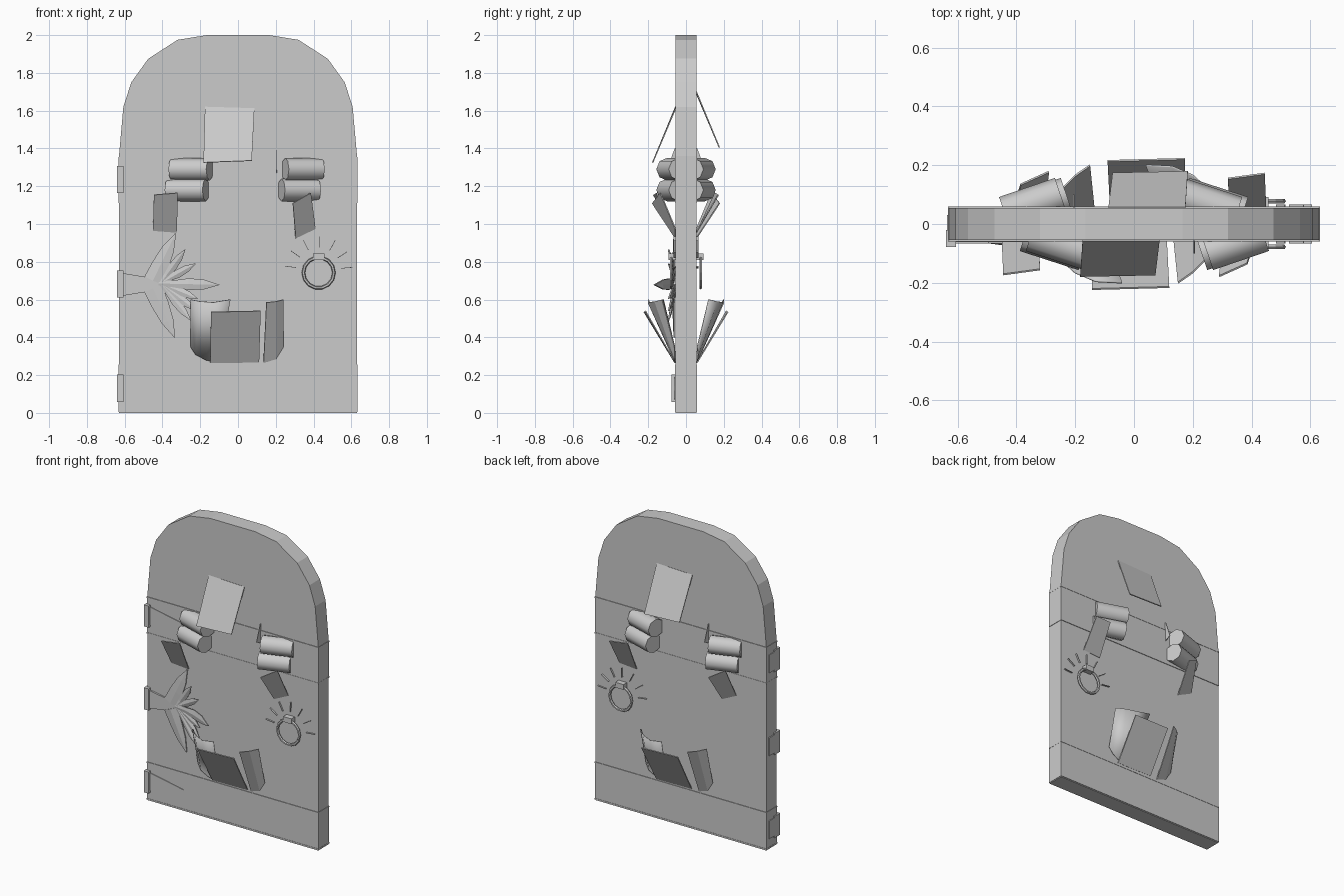
import bpy, bmesh, math
from mathutils import Vector

cube = bpy.data.objects.get("Cube")
if cube:
    bpy.data.objects.remove(cube, do_unlink=True)

grey = bpy.data.materials.new("plain grey")
grey.use_nodes = True
COLOUR = (0.6, 0.6, 0.6, 1)
grey.diffuse_color = COLOUR
grey.node_tree.nodes["Principled BSDF"].inputs["Base Color"].default_value = COLOUR
FACE = 0.055  # half the door thickness


def finish(name, bm, smooth=False):
    bmesh.ops.recalc_face_normals(bm, faces=bm.faces)
    mesh = bpy.data.meshes.new(name)
    bm.to_mesh(mesh)
    bm.free()
    for p in mesh.polygons:
        p.use_smooth = smooth
    mesh.materials.append(grey)
    obj = bpy.data.objects.new(name, mesh)
    bpy.context.collection.objects.link(obj)
    return obj


def slab(name, outline, y0, y1):
    """Extrude an outline in the xz plane from y0 to y1."""
    bm = bmesh.new()
    face = bm.faces.new([bm.verts.new((x, y0, z)) for x, z in outline])
    ext = bmesh.ops.extrude_face_region(bm, geom=[face])
    moved = [v for v in ext["geom"] if isinstance(v, bmesh.types.BMVert)]
    bmesh.ops.translate(bm, verts=moved, vec=(0, y1 - y0, 0))
    return finish(name, bm)


def box(name, x0, x1, y0, y1, z0, z1):
    return slab(name, [(x0, z0), (x1, z0), (x1, z1), (x0, z1)], y0, y1)


def sheet(name, rows, thick=0.006, smooth=False):
    """Thin sheet lofted through rows of equal length."""
    bm = bmesh.new()
    grid = [[bm.verts.new(p) for p in row] for row in rows]
    for a, b in zip(grid, grid[1:]):
        for i in range(len(a) - 1):
            bm.faces.new((a[i], a[i + 1], b[i + 1], b[i]))
    obj = finish(name, bm, smooth)
    mod = obj.modifiers.new("thickness", "SOLIDIFY")
    mod.thickness = thick
    mod.offset = 0
    return obj


def roll(name, a, b, radius):
    """Smooth eight-sided log between two points."""
    a, b = Vector(a), Vector(b)
    bm = bmesh.new()
    bmesh.ops.create_cone(bm, cap_ends=True, segments=8, radius1=radius,
                          radius2=radius, depth=(b - a).length)
    turn = (b - a).to_track_quat("Z", "Y").to_matrix().to_4x4()
    turn.translation = (a + b) / 2
    bmesh.ops.transform(bm, matrix=turn, verts=bm.verts)
    obj = finish(name, bm, True)
    for p in obj.data.polygons:
        p.use_smooth = len(p.vertices) == 4


# Arched door
half = [(0.63, 0), (0.63, 1.36), (0.607, 1.62), (0.565, 1.75),
        (0.475, 1.875), (0.32, 1.975), (0.165, 2.0)]
slab("door", half + [(-x, z) for x, z in reversed(half)], -FACE, FACE)

# Cross bands with narrow raised edges
for name, z0, z1 in (("lower_band", 0.005, 0.255), ("upper_band", 1.11, 1.355)):
    box(name, -0.632, 0.632, -FACE - 0.002, FACE + 0.002, z0, z1)
    for i, z in enumerate((z0, z1 - 0.008)):
        box(f"{name}_edge_{i}", -0.633, 0.633, -FACE - 0.004, FACE + 0.004, z, z + 0.008)

# Flared sheets, rolls and curled flaps on both faces
for side, s in (("front", 1), ("back", -1)):
    dx = 0 if s == 1 else 0.03
    lift = 0 if s == 1 else 0.08

    def at(x, y, z, dx=0, s=s):
        return (s * x + dx, s * y, z)

    sheet(f"{side}_upper_sheet", [
        [at(-0.175, -0.055, 1.62 + lift), at(0.087, -0.055, 1.612 + lift)],
        [at(-0.183, -0.177, 1.325 + lift), at(0.073, -0.172, 1.335 + lift)]])
    sheet(f"{side}_lower_sheet", [
        [at(-0.143, -0.222, 0.535, dx), at(0.12, -0.215, 0.54, dx)],
        [at(-0.147, -0.058, 0.265, dx), at(0.112, -0.058, 0.268, dx)]])
    sheet(f"{side}_wide_curled_flap", [
        [at(-0.25, -0.12, 0.6), at(-0.2, -0.165, 0.59),
         at(-0.13, -0.195, 0.585), at(-0.04, -0.2, 0.6)],
        [at(-0.25, -0.06, 0.35), at(-0.225, -0.065, 0.31),
         at(-0.17, -0.062, 0.28), at(-0.1, -0.056, 0.265)]], smooth=True)
    sheet(f"{side}_narrow_flap", [
        [at(0.15, -0.2, 0.585), at(0.2, -0.165, 0.59), at(0.24, -0.125, 0.6)],
        [at(0.135, -0.056, 0.265), at(0.2, -0.058, 0.285), at(0.24, -0.06, 0.35)]])
    sheet(f"{side}_right_hanging_flap", [
        [at(-0.445, -0.172, 1.155), at(-0.32, -0.155, 1.165)],
        [at(-0.45, -0.056, 0.965), at(-0.323, -0.056, 0.955)]])
    sheet(f"{side}_left_hanging_flap", [
        [at(0.29, -0.178, 1.11), at(0.385, -0.135, 1.165)],
        [at(0.305, -0.056, 0.925), at(0.41, -0.056, 0.975)]])

    # Paired logs, leaning out of the door toward its middle
    for label, inner, outer in (("right", -0.16, -0.36), ("left", 0.24, 0.43)):
        for level, z, shift in (("upper", 1.29, 0.01), ("lower", 1.18, -0.01)):
            roll(f"{side}_{label}_{level}_roll", at(outer + shift, -0.035, z),
                 at(inner + shift, -0.1, z), 0.06)

    # Upright sliver beside the rolls
    sheet(f"{side}_sliver", [
        [at(0.205, -0.055, 1.4), at(0.205, -0.06, 1.4)],
        [at(0.205, -0.055, 1.27), at(0.205, -0.1, 1.29)]], 0.004)

    # Ring pull and its bracket
    y = -s * 0.078
    bpy.ops.mesh.primitive_torus_add(
        location=(0.427, y, 0.742), rotation=(math.pi / 2, 0, 0), major_radius=0.081,
        minor_radius=0.009, major_segments=14, minor_segments=6)
    ring = bpy.context.object
    ring.name = f"{side}_ring"
    ring.data.materials.append(grey)
    box(f"{side}_ring_bracket", 0.397, 0.457, -s * 0.05, -s * 0.092, 0.81, 0.845)

    # Short upright rays around the ring
    for i in range(7):
        a = math.radians(5 + i * 28)
        c, n = math.cos(a), math.sin(a)
        ends = [(0.427 + r * c, 0.755 + r * n) for r in (0.12, 0.18)]
        sheet(f"{side}_ray_{i}", [[(x, -s * d, z) for x, z in ends]
                                  for d in (0.05, 0.066)], 0.003)

# Hinges wrapping the edge, two with tapered straps
for name, z in (("lower", 0.13), ("middle", 0.683), ("upper", 1.235)):
    box(f"{name}_hinge", -0.64, -0.605, -0.078, -0.02, z - 0.072, z + 0.072)
    box(f"{name}_hinge_plate", -0.637, -0.62, -0.03, 0.03, z - 0.06, z + 0.06)
    if name != "middle":
        slab(f"{name}_strap", [(-0.61, z - 0.06), (-0.36, z - 0.012),
                               (-0.36, z + 0.012), (-0.61, z + 0.06)], -0.05, -0.061)

# Branching middle strap
slab("strap_palm", [(-0.61, 0.74), (-0.49, 0.72), (-0.41, 0.76), (-0.36, 0.68),
                    (-0.41, 0.61), (-0.49, 0.64), (-0.61, 0.62)], -0.05, -0.066)


def leaf(name, root, tip, width, out, profile):
    a, b = Vector((root[0], 0, root[1])), Vector((tip[0], 0, tip[1]))
    across = (b - a).normalized().cross(Vector((0, 1, 0))) * width / 2
    rows = []
    for i, w in enumerate(profile):
        t = i / (len(profile) - 1)
        mid = a.lerp(b, t) + Vector((0, -0.062 - out * t * t, 0))
        rows.append([mid - across * w, mid + Vector((0, -0.006 * w, 0)), mid + across * w])
    sheet(name, rows, 0.008)


blade = (1, 0.9, 0.65, 0.04)
bud = (0.5, 0.6, 1, 0.85, 0.04)
leaf("strap_upper_branch", (-0.45, 0.7), (-0.33, 0.95), 0.1, 0.0, blade)
leaf("strap_lower_branch", (-0.45, 0.66), (-0.335, 0.4), 0.1, 0.0, blade)
leaf("strap_long_branch", (-0.42, 0.685), (-0.1, 0.678), 0.06, 0.105, bud)
for i, (x, z) in enumerate(((-0.28, 0.865), (-0.225, 0.79), (-0.215, 0.605),
                            (-0.22, 0.54), (-0.25, 0.49))):
    leaf(f"strap_bud_{i}", (-0.41, 0.685), (x, z), 0.042, 0.03, bud)
